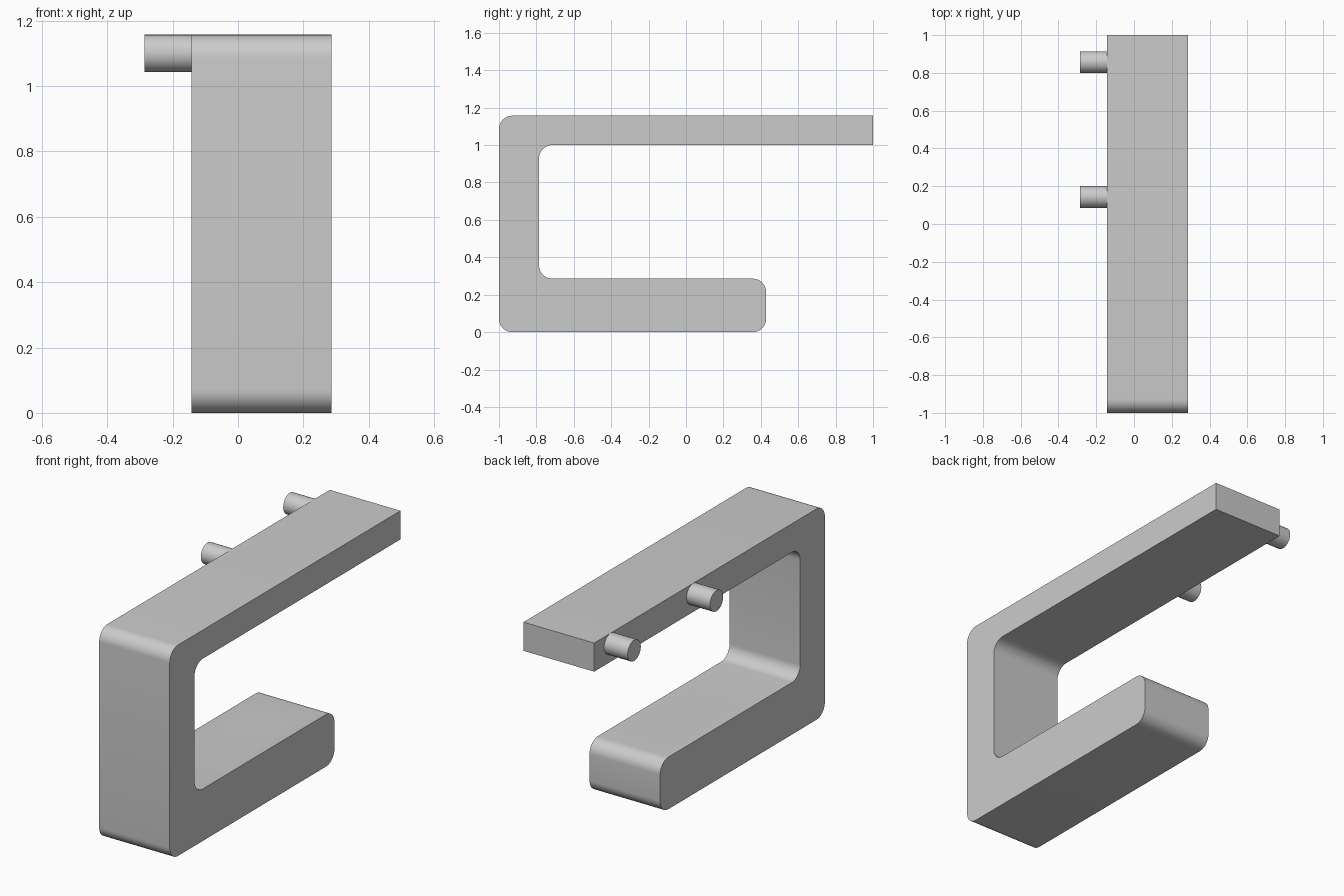
import bpy, bmesh, math
from mathutils import Vector

if "Cube" in bpy.data.objects:
    bpy.data.objects.remove(bpy.data.objects["Cube"])

U = 1 / 7                      # design unit
X0, X1 = -U, 2 * U             # sides of the clamp body
HOLE = Vector((U / 2, U / 2, 0))

grey = bpy.data.materials.new("plain grey")
grey.use_nodes = True
grey.diffuse_color = (0.6, 0.6, 0.6, 1)
grey.node_tree.nodes["Principled BSDF"].inputs["Base Color"].default_value = (0.6, 0.6, 0.6, 1)


def add_object(name, bm):
    bmesh.ops.recalc_face_normals(bm, faces=bm.faces)
    mesh = bpy.data.meshes.new(name)
    bm.to_mesh(mesh)
    bm.free()
    mesh.materials.append(grey)
    obj = bpy.data.objects.new(name, mesh)
    bpy.context.collection.objects.link(obj)
    return obj


def activate(obj):
    bpy.ops.object.select_all(action='DESELECT')
    obj.select_set(True)
    bpy.context.view_layer.objects.active = obj


def smooth(obj):
    activate(obj)
    bpy.ops.object.shade_smooth_by_angle(angle=math.radians(30))


def rounded(points, steps=10):
    """Round the corners of a (y, z, radius) outline of right angles."""
    out = []
    for i, (y, z, r) in enumerate(points):
        p = Vector((y, z))
        if not r:
            out.append(p)
            continue
        a = (Vector(points[i - 1][:2]) - p).normalized() * r
        b = (Vector(points[(i + 1) % len(points)][:2]) - p).normalized() * r
        for k in range(steps + 1):
            t = math.pi / 2 * k / steps
            out.append(p + a * (1 - math.sin(t)) + b * (1 - math.cos(t)))
    return out


# Clamp body: C-shaped outline extruded across its width
R = U / 2
outline = rounded([(-1, 0, R), (3 * U, 0, R), (3 * U, 2 * U, R), (-5.5 * U, 2 * U, R),
                   (-5.5 * U, 1, R), (1, 1, 0), (1, 8.1 * U, 0), (-1, 8.1 * U, R)])
bm = bmesh.new()
face = bm.faces.new([bm.verts.new((X0, p.x, p.y)) for p in outline])
sweep = bmesh.ops.extrude_face_region(bm, geom=[face])
bmesh.ops.translate(bm, vec=(X1 - X0, 0, 0),
                    verts=[v for v in sweep["geom"] if isinstance(v, bmesh.types.BMVert)])
body = add_object("clamp_body", bm)

# Threaded hole cutter: helical grid, one thread profile per turn
SEG, PITCH = 48, 0.036
PROFILE = [(0, 0.122), (0.25, 0.122), (0.56, 0.139), (0.69, 0.139)]   # height, radius
N = len(PROFILE)
ROWS = N * 12
bm = bmesh.new()
grid = []
for i in range(SEG):
    turn = i / SEG
    ang = 2 * math.pi * turn
    column = []
    for j in range(ROWS + 1):
        h, r = PROFILE[j % N]
        z = -2 * PITCH + PITCH * (j // N + h + turn)
        column.append(bm.verts.new(HOLE + Vector((r * math.cos(ang), r * math.sin(ang), z))))
    grid.append(column)
for i in range(SEG):
    last = i == SEG - 1
    nxt = grid[0][N:] if last else grid[i + 1]
    for j in range(len(nxt) - 1):
        bm.faces.new((grid[i][j], nxt[j], nxt[j + 1], grid[i][j + 1]))
# close both ends with fans that lie outside the body
rim = [e for e in bm.edges if e.is_boundary]
tips = [bm.verts.new(HOLE + Vector((0, 0, z))) for z in (-0.3, 0.6)]
for e in rim:
    tip = tips[0] if e.verts[0].co.z < U else tips[1]
    bm.faces.new((e.verts[0], e.verts[1], tip))
cutter = add_object("thread_cutter", bm)
cutter.hide_render = True

cut = body.modifiers.new("threaded hole", 'BOOLEAN')
cut.operation = 'DIFFERENCE'
cut.solver = 'EXACT'
cut.object = cutter
activate(body)
bpy.ops.object.modifier_apply(modifier=cut.name)
bpy.data.objects.remove(cutter)
smooth(body)

# Two side pegs on the upper bar
for name, y in (("front_peg", U), ("back_peg", 6 * U)):
    bpy.ops.mesh.primitive_cylinder_add(vertices=48, radius=0.4 * U, depth=U,
                                        location=(X0 - U / 2, y, 7.7 * U),
                                        rotation=(0, math.pi / 2, 0))
    peg = bpy.context.object
    peg.name = name
    peg.data.materials.append(grey)
    smooth(peg)
